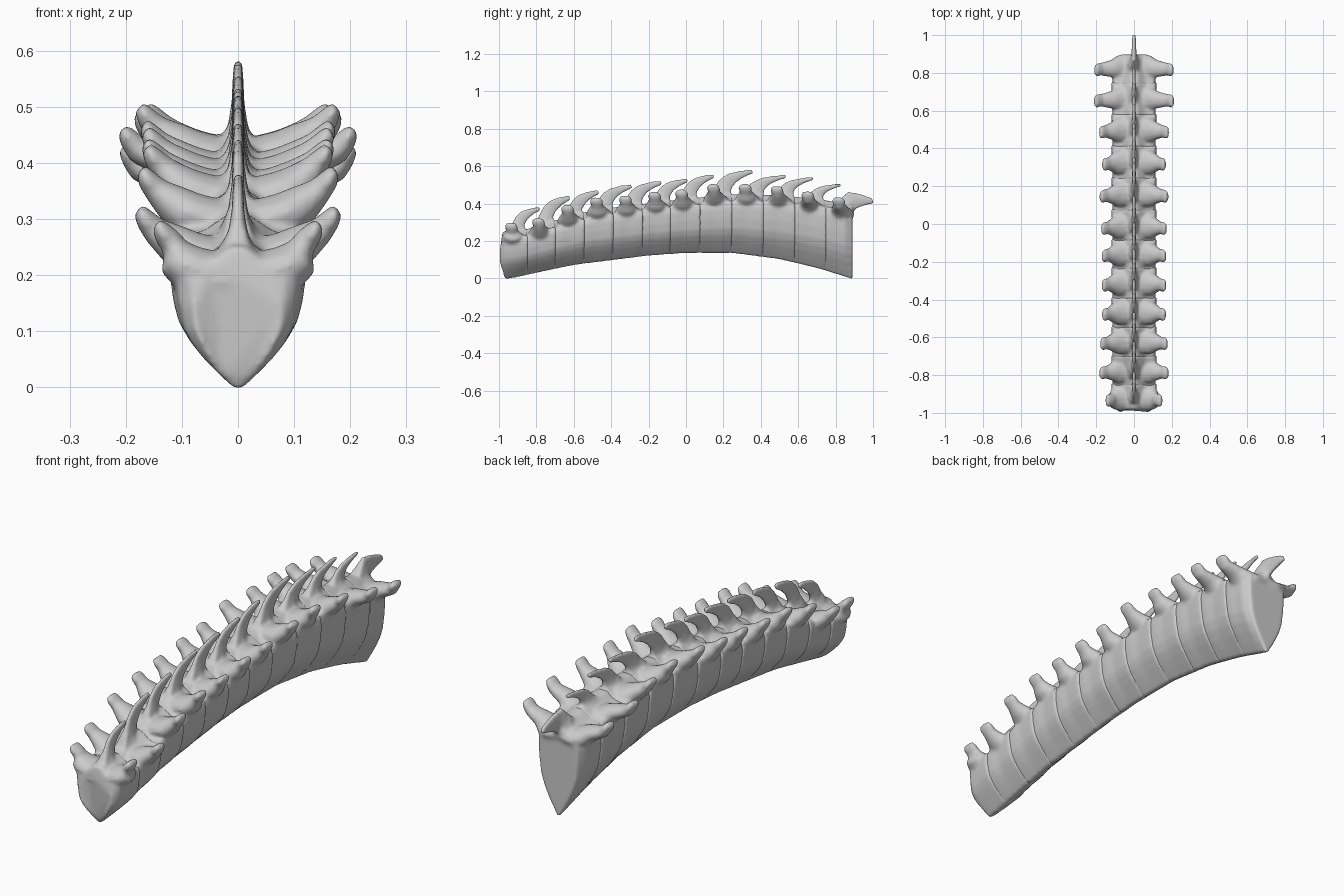
import bpy, bmesh, math

# Per vertebra: centre y, half span, wing tip z, spine tip y, spine tip z
VERTS = [
    (-0.93, 0.150, 0.295, -0.78, 0.380), (-0.785, 0.182, 0.320, -0.62, 0.440),
    (-0.63, 0.178, 0.390, -0.465, 0.470), (-0.475, 0.168, 0.430, -0.29, 0.500),
    (-0.32, 0.170, 0.440, -0.13, 0.520), (-0.165, 0.170, 0.460, 0.01, 0.532),
    (-0.02, 0.173, 0.472, 0.15, 0.555), (0.15, 0.180, 0.502, 0.355, 0.580),
    (0.32, 0.168, 0.503, 0.535, 0.552), (0.49, 0.184, 0.492, 0.68, 0.540),
    (0.655, 0.211, 0.463, 0.83, 0.505), (0.82, 0.209, 0.432, 1.003, 0.430)]
KEEL = [(-1.0, -0.003), (-0.95, -0.003), (-0.8, 0.030), (-0.6, 0.072), (-0.4, 0.097),
        (-0.2, 0.122), (0.0, 0.136), (0.25, 0.136), (0.5, 0.103), (0.7, 0.056), (0.9, -0.006)]
DECK = [(-1.0, 0.22), (-0.85, 0.232), (-0.7, 0.28), (-0.5, 0.335), (-0.3, 0.36),
        (0.0, 0.395), (0.24, 0.42), (0.5, 0.415), (0.73, 0.39), (0.9, 0.36)]


def interp(curve, y):
    for (a, za), (b, zb) in zip(curve, curve[1:]):
        if y <= b:
            return za + (zb - za) * (y - a) / (b - a)
    return curve[-1][1]


def loft(bm, rings):
    """Closed skin through a row of equal-sized rings."""
    vs = [[bm.verts.new(p) for p in r] for r in rings]
    n = len(vs[0])
    faces = [bm.faces.new(vs[0]), bm.faces.new(vs[-1][::-1])]
    for a, b in zip(vs, vs[1:]):
        for i in range(n):
            j = (i + 1) % n
            faces.append(bm.faces.new((a[i], b[i], b[j], a[j])))
    bmesh.ops.recalc_face_normals(bm, faces=faces)


def body_ring(y, width, front=False):
    """V-bottomed body section; the front one bulges forward."""
    zk, zd = interp(KEEL, y), interp(DECK, y)
    h = zd - zk
    # (x, z, forward lean of the front face)
    half = [(0.008, 0, 0.035), (0.036, 0.11 * h, 0.025), (0.064, 0.23 * h, 0.012),
            (0.087, 0.35 * h, 0.004), (0.102, 0.47 * h, 0), (0.112, 0.66 * h, 0.004),
            (0.116, 0.85 * h, 0.012), (0.109, 0.98 * h, 0.018),
            (0.06, h, 0.015), (0.018, h + 0.03, 0.02)]
    ring = [(x * width, y + (d if front else 0), zk + z) for x, z, d in half]
    return ring + [(-x, yy, z) for x, yy, z in ring[::-1]]


def add_wing(bm, y, span, zt, side):
    """Paddle that grows up and outward from the body side."""
    n = (-0.62, 0.78)
    # (x, height, y shift, half chord, half thickness)
    path = [(0.0, -0.085, 0.015, 0.06, 0.045), (0.055, -0.090, 0.012, 0.07, 0.045),
            (0.092, -0.078, 0.006, 0.064, 0.042), (0.116, -0.062, 0.003, 0.048, 0.036),
            (span - 0.034, -0.041, 0.0, 0.034, 0.025), (span - 0.014, -0.018, -0.004, 0.037, 0.019),
            (span - 0.004, -0.003, -0.006, 0.029, 0.012)]
    rings = []
    for x, dz, dy, ry, r in path:
        ring = []
        for k in range(12):
            a = k * math.tau / 12
            c, s = math.cos(a), math.sin(a)
            lean = n[0] if x > 0.05 else 0
            ring.append((side * (x + lean * r * s), y + dy + ry * c, zt + dz + n[1] * r * s))
        rings.append(ring)
    loft(bm, rings)


def add_spine(bm, y, zd, ty, tz, last):
    """Thin hooked blade: stalk rises, then sweeps back to a blunt tip."""
    # (front u, front f, back u, back f, half thickness)
    rows = [(-0.40, -0.25, 0.65, -0.25, 0.065), (-0.22, 0.1, 0.52, 0.0, 0.042),
            (-0.02, 0.42, 0.44, 0.2, 0.019), (0.14, 0.7, 0.46, 0.42, 0.012),
            (0.35, 0.88, 0.57, 0.6, 0.011), (0.65, 0.98, 0.78, 0.76, 0.010),
            (1.0, 1.03, 1.02, 0.88, 0.009)]
    if last:
        rows = [(-0.35, -0.25, 0.4, -0.6, 0.065), (-0.1, 0.4, 0.42, -0.4, 0.045),
                (0.1, 1.1, 0.42, -0.2, 0.025), (0.25, 1.6, 0.5, 0.0, 0.015),
                (0.6, 1.4, 0.7, 0.25, 0.012), (0.95, 1.0, 1.02, 0.5, 0.011)]
    rings = []
    for fu, ff, bu, bf, w in rows:
        f = (y + fu * (ty - y), zd + ff * (tz - zd))
        b = (y + bu * (ty - y), zd + bf * (tz - zd))
        m = ((f[0] + b[0]) / 2, (f[1] + b[1]) / 2)
        rings.append([(s * w, *p) for s, p in
                      [(0.6, f), (1, m), (0.6, b), (-0.6, b), (-1, m), (-0.6, f)]])
    loft(bm, rings)


for i, (y, span, zt, ty, tz) in enumerate(VERTS):
    bm = bmesh.new()
    first, last = i == 0, i == len(VERTS) - 1
    y0 = -1.0 if first else (VERTS[i - 1][0] + y) / 2 - 0.004
    y1 = 0.890 if last else (VERTS[i + 1][0] + y) / 2 + 0.012

    # body with a waist between its flared ends; the end vertebrae taper
    waist = [(0, 0.97), (0.25, 1.0), (0.5, 0.98), (0.8, 1.03), (1, 1.05)]
    if first:
        waist[:2] = [(0, 0.72), (0.2, 0.93)]
    if last:
        waist[3:] = [(0.75, 0.99), (1, 0.82)]
    loft(bm, [body_ring(y0 + t * (y1 - y0), w, first and t == 0) for t, w in waist])

    # side wings and swept-back spine
    for side in (1, -1):
        add_wing(bm, y, span, zt, side)
    add_spine(bm, y, interp(DECK, y), ty, tz, last)

    me = bpy.data.meshes.new("vertebra")
    bm.to_mesh(me)
    bm.free()
    ob = bpy.data.objects.new(f"vertebra_{i + 1}", me)
    bpy.context.collection.objects.link(ob)

    # fuse the parts and soften the joins
    fuse = ob.modifiers.new("fuse", 'REMESH')
    fuse.mode = 'VOXEL'
    fuse.voxel_size = 0.007
    fuse.use_smooth_shade = True
    soft = ob.modifiers.new("soften", 'SMOOTH')
    soft.factor = 0.5
    soft.iterations = 10
